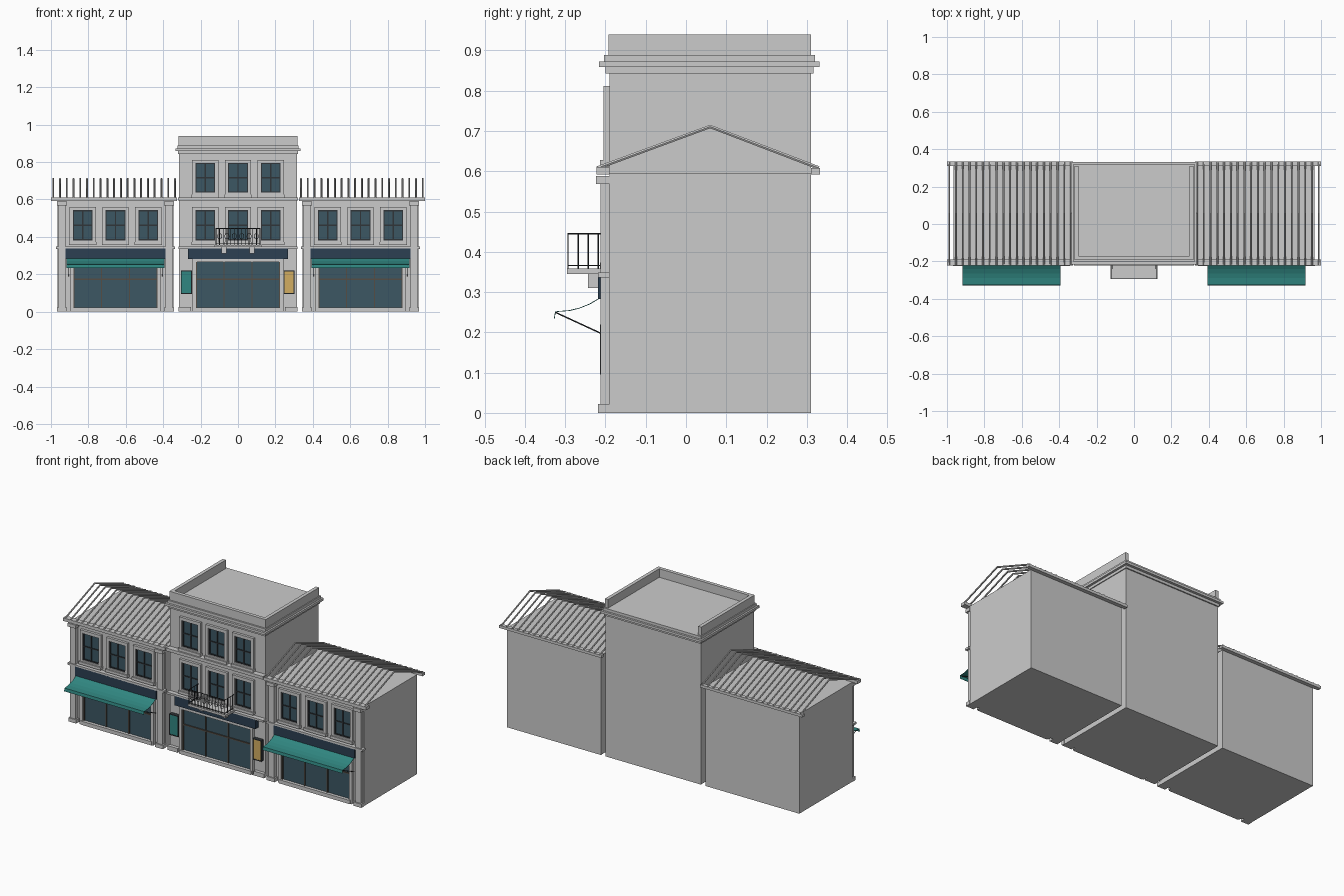
import bpy, bmesh, math
from mathutils import Vector

if "Cube" in bpy.data.objects:
    bpy.data.objects.remove(bpy.data.objects["Cube"])


def material(name, rgb):
    m = bpy.data.materials.new(name)
    m.diffuse_color = (*rgb, 1)
    m.use_nodes = True
    m.node_tree.nodes["Principled BSDF"].inputs["Base Color"].default_value = m.diffuse_color
    return m


GLASS = material("glass", (0.045, 0.095, 0.125))
NAVY = material("navy", (0.025, 0.05, 0.085))
TEAL = material("teal", (0.03, 0.24, 0.22))
GOLD = material("gold", (0.65, 0.42, 0.12))
IRON = material("iron", (0.03, 0.035, 0.04))
BRONZE = material("bronze", (0.09, 0.075, 0.06))


def boxes(name, items, mat=None):
    """One object from boxes given as (x0, x1, y0, y1, z0, z1)."""
    bm = bmesh.new()
    for x0, x1, y0, y1, z0, z1 in items:
        vs = bmesh.ops.create_cube(bm, size=1)["verts"]
        for v in vs:
            v.co = Vector(((x0 + x1) / 2 + v.co.x * (x1 - x0),
                           (y0 + y1) / 2 + v.co.y * (y1 - y0),
                           (z0 + z1) / 2 + v.co.z * (z1 - z0)))
    return finish(name, bm, mat)


def finish(name, bm, mat):
    me = bpy.data.meshes.new(name)
    bm.to_mesh(me)
    bm.free()
    ob = bpy.data.objects.new(name, me)
    bpy.context.collection.objects.link(ob)
    if mat:
        me.materials.append(mat)
    return ob


def tubes(name, paths, r, mat=None, cyclic=False):
    """Thin round bars along polylines, converted to a mesh."""
    cu = bpy.data.curves.new(name, 'CURVE')
    cu.dimensions = '3D'
    cu.bevel_depth = r
    cu.bevel_resolution = 1
    cu.use_fill_caps = True
    for pts in paths:
        s = cu.splines.new('POLY')
        s.points.add(len(pts) - 1)
        for p, co in zip(s.points, pts):
            p.co = (*co, 1)
        s.use_cyclic_u = cyclic
    if mat:
        cu.materials.append(mat)
    ob = bpy.data.objects.new(name, cu)
    bpy.context.collection.objects.link(ob)
    bpy.ops.object.select_all(action='DESELECT')
    ob.select_set(True)
    bpy.context.view_layer.objects.active = ob
    bpy.ops.object.convert(target='MESH')
    bpy.ops.object.shade_smooth_by_angle()
    return bpy.context.object


def frame(x0, x1, z0, z1, w, y0, y1):
    return [(x0, x0 + w, y0, y1, z0, z1), (x1 - w, x1, y0, y1, z0, z1),
            (x0 + w, x1 - w, y0, y1, z1 - w, z1), (x0 + w, x1 - w, y0, y1, z0, z0 + w)]


F = -0.19   # wall face


def window_row(name, cx, z0, z1):
    surround, glass, bars = [], [], []
    for dx in (-0.175, 0, 0.175):
        x = cx + dx
        surround += frame(x - 0.07, x + 0.07, z0, z1, 0.017, -0.205, F)
        surround.append((x - 0.073, x + 0.073, -0.213, F, z0 - 0.008, z0 + 0.008))
        glass.append((x - 0.053, x + 0.053, -0.194, F, z0 + 0.017, z1 - 0.017))
        bars += frame(x - 0.053, x + 0.053, z0 + 0.017, z1 - 0.017, 0.006, -0.199, F)
        bars.append((x - 0.003, x + 0.003, -0.199, F, z0 + 0.017, z1 - 0.017))
        zm = (z0 + z1) / 2
        bars.append((x - 0.05, x + 0.05, -0.198, F, zm - 0.003, zm + 0.003))
    boxes(name + "_surrounds", surround)
    boxes(name + "_glass", glass, GLASS)
    boxes(name + "_bars", bars, IRON)


def shopfront(name, cx, top):
    boxes(name + "_shop_surround", frame(cx - 0.243, cx + 0.243, 0.0, top + 0.015, 0.018, -0.21, F)
          + [(cx - 0.235, cx + 0.235, -0.215, F, 0.0, 0.022)])
    boxes(name + "_shop_glass", [(cx - 0.226, cx + 0.226, -0.196, F, 0.018, top)], GLASS)
    boxes(name + "_shop_mullions",
          [(cx + d - 0.003, cx + d + 0.003, -0.202, F, 0.018, top) for d in (-0.222, -0.075, 0.075, 0.222)]
          + [(cx - 0.222, cx + 0.222, -0.202, F, 0.17, 0.177)], BRONZE)
    boxes(name + "_sign_board", [(cx - 0.267, cx + 0.267, -0.218, F, 0.283, 0.338)], NAVY)
    boxes(name + "_string_course", [(cx - 0.318, cx + 0.318, -0.218, F, 0.336, 0.348)])


def awning(name, cx):
    # curved canopy sheet with a hanging valance
    prof = [(-0.218, 0.284), (-0.24, 0.271), (-0.265, 0.261), (-0.29, 0.255), (-0.325, 0.252), (-0.328, 0.234)]
    bm = bmesh.new()
    rows = [[bm.verts.new((cx + s * 0.263, y, z)) for y, z in prof] for s in (-1, 1)]
    for i in range(len(prof) - 1):
        bm.faces.new((rows[0][i], rows[0][i + 1], rows[1][i + 1], rows[1][i]))
    ob = finish(name + "_awning", bm, TEAL)
    mod = ob.modifiers.new("thickness", 'SOLIDIFY')
    mod.thickness = 0.002
    tubes(name + "_awning_arms", [[(cx + s * 0.25, -0.325, 0.25), (cx + s * 0.25, -0.195, 0.19)]
                                  for s in (-1, 1)], 0.002, IRON)


# side houses
for side, cx in (("left", -0.655), ("right", 0.655)):
    boxes(side + "_house_body", [(cx - 0.31, cx + 0.31, F, 0.31, 0, 0.594)])
    shopfront(side, cx, 0.255)
    window_row(side + "_window", cx, 0.365, 0.56)
    awning(side, cx)
    pil = []
    for s in (-1, 1):
        x = cx + s * 0.286
        pil += [(x - 0.018, x + 0.018, -0.212, F, 0, 0.57),
                (x - 0.026, x + 0.026, -0.219, F, 0, 0.022),
                (x - 0.026, x + 0.026, -0.224, F, 0.568, 0.588)]
    boxes(side + "_pilasters", pil)
    e0, e1 = sorted((cx - math.copysign(0.33, cx), cx + math.copysign(0.345, cx)))
    boxes(side + "_eaves", [(e0, e1, -0.222, -0.19, 0.592, 0.61),
                            (e0, e1, 0.31, 0.333, 0.592, 0.608)])
    # open gable roof of parallel ribs
    xs = [e0 + 0.012 + i * (e1 - e0 - 0.024) / 18 for i in range(19)]
    tubes(side + "_roof_ribs", [[(x, -0.22, 0.608), (x, 0.06, 0.711), (x, 0.33, 0.608)] for x in xs], 0.005)

# central building
boxes("center_body", [(-0.315, 0.315, F, 0.31, 0, 0.875)])
shopfront("center", 0, 0.268)
window_row("middle_window", 0, 0.365, 0.56)
window_row("upper_window", 0, 0.62, 0.812)
boxes("center_plinths", [(s * 0.285 - 0.034, s * 0.285 + 0.034, -0.21, F, 0, 0.025) for s in (-1, 1)])
boxes("center_floor_band", [(-0.32, 0.32, -0.222, F, 0.594, 0.612)])
boxes("center_cornice", [(-0.32, 0.32, -0.2, 0.317, 0.843, 0.859),
                         (-0.333, 0.333, -0.216, 0.332, 0.859, 0.873),
                         (-0.323, 0.323, -0.203, 0.32, 0.873, 0.889)])
# parapet is open at the back
boxes("parapet", [(-0.318, 0.318, -0.193, -0.172, 0.885, 0.94),
                  (-0.318, -0.297, -0.172, 0.31, 0.885, 0.94),
                  (0.297, 0.318, -0.172, 0.31, 0.885, 0.94)])

# wall panels
for nm, x, mat in (("left_panel", -0.276, TEAL), ("right_panel", 0.273, GOLD)):
    boxes(nm + "_frame", frame(x - 0.029, x + 0.029, 0.095, 0.22, 0.004, -0.213, F), IRON)
    boxes(nm, [(x - 0.025, x + 0.025, -0.21, F, 0.099, 0.216)], mat)

# balcony
boxes("balcony_slab", [(-0.125, 0.125, -0.295, F, 0.345, 0.358)])
boxes("balcony_brackets", [(s * 0.075 - 0.014, s * 0.075 + 0.014, -0.243, F, 0.31, 0.345) for s in (-1, 1)])
X, Y = 0.118, -0.293
rails = [[(-X, F, z), (-X, Y, z), (X, Y, z), (X, F, z)] for z in (0.445, 0.366)]
posts = [[(-X + i * X / 6, Y, 0.357), (-X + i * X / 6, Y, 0.445)] for i in range(13)]
posts += [[(s * X, Y + i * 0.025, 0.357), (s * X, Y + i * 0.025, 0.445)] for s in (-1, 1) for i in (1, 2, 3)]
tubes("balcony_railing", rails + posts, 0.002, IRON)
rings = [[(-X + (2 * i + 1) * X / 6 + 0.012 * math.cos(a * math.pi / 6), Y, 0.403 + 0.015 * math.sin(a * math.pi / 6))
          for a in range(12)] for i in range(6)]
tubes("balcony_rings", rings, 0.0015, IRON, cyclic=True)
